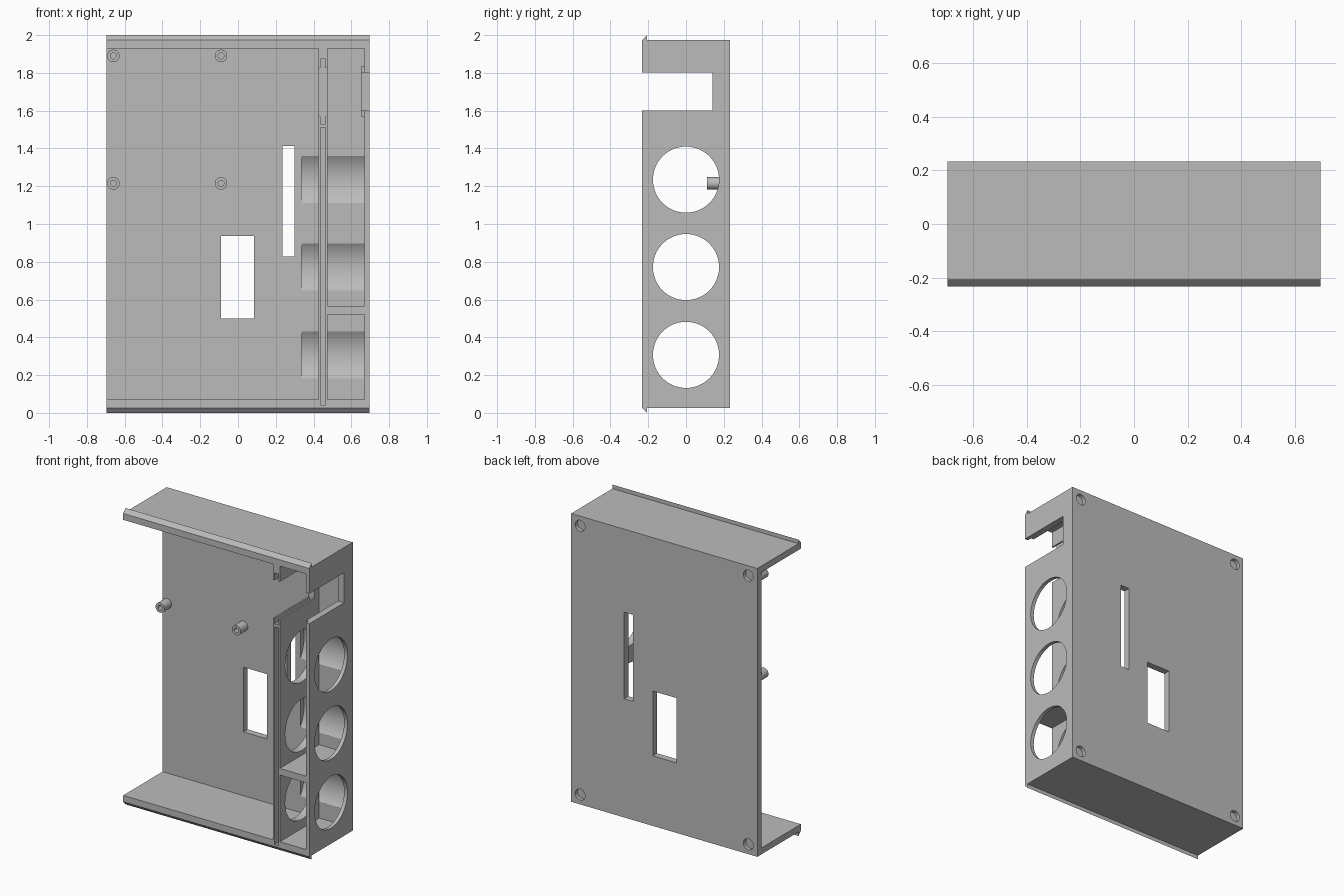
import bpy, bmesh, math
from mathutils import Matrix, Vector

if "Cube" in bpy.data.objects:
    bpy.data.objects.remove(bpy.data.objects["Cube"], do_unlink=True)

grey = bpy.data.materials.new("plain grey")
grey.use_nodes = True
colour = (0.5, 0.5, 0.5, 1)
grey.diffuse_color = colour
grey.node_tree.nodes["Principled BSDF"].inputs["Base Color"].default_value = colour


def finish(name, bm):
    bmesh.ops.recalc_face_normals(bm, faces=bm.faces)
    mesh = bpy.data.meshes.new(name)
    bm.to_mesh(mesh)
    bm.free()
    mesh.materials.append(grey)
    obj = bpy.data.objects.new(name, mesh)
    bpy.context.collection.objects.link(obj)
    return obj


def box(name, x, y, z):
    """Box from three (low, high) ranges."""
    bm = bmesh.new()
    bmesh.ops.create_cube(bm, size=1)
    for v in bm.verts:
        v.co = Vector([(r[0] + r[1]) / 2 + c * (r[1] - r[0])
                       for r, c in zip((x, y, z), v.co)])
    return finish(name, bm)


def rod(name, axis, centre, radius, span, sides=64):
    """Cylinder along x or y; centre holds the other two coordinates."""
    bm = bmesh.new()
    bmesh.ops.create_cone(bm, cap_ends=True, segments=sides, radius1=radius,
                          radius2=radius, depth=span[1] - span[0])
    mid = sum(span) / 2
    if axis == "X":
        turn, place = Matrix.Rotation(math.pi / 2, 4, "Y"), (mid, *centre)
    else:
        turn, place = Matrix.Rotation(math.pi / 2, 4, "X"), (centre[0], mid, centre[1])
    bmesh.ops.transform(bm, matrix=Matrix.Translation(place) @ turn, verts=bm.verts)
    return finish(name, bm)


def cut(target, cutters):
    """Subtract the cutters, then throw them away."""
    bpy.context.view_layer.objects.active = target
    for c in cutters:
        c.hide_render = True
        mod = target.modifiers.new("cut", "BOOLEAN")
        mod.operation, mod.solver, mod.object = "DIFFERENCE", "EXACT", c
        bpy.ops.object.modifier_apply(modifier=mod.name)
        bpy.data.objects.remove(c, do_unlink=True)


def smooth(obj):
    bpy.ops.object.select_all(action="DESELECT")
    obj.select_set(True)
    bpy.context.view_layer.objects.active = obj
    bpy.ops.object.shade_smooth_by_angle(angle=math.radians(30))


W, D = 0.695, 0.232          # half width and half depth
INNER = 0.187                # inner face of the back panel
LOW, FLOOR = 0.027, 0.07     # underside and top of the floor
WALL = 0.67                  # inner face of the side wall
PORTS = (0.307, 0.772, 1.235)
DIVIDER = (0.425, 0.475)
SLOT = (0.436, 0.464)


# Floor and roof with a wedge-shaped snap lip along the front edge
def end_panel(name, flip):
    outline = [(INNER, LOW), (-0.207, LOW), (-0.207, 0), (-D, LOW),
               (-D, FLOOR), (INNER, FLOOR)]
    bm = bmesh.new()
    face = bm.faces.new([bm.verts.new((-W, y, 2 - z if flip else z)) for y, z in outline])
    side = bmesh.ops.extrude_face_region(bm, geom=[face])["geom"]
    bmesh.ops.translate(bm, vec=(2 * W, 0, 0),
                        verts=[g for g in side if isinstance(g, bmesh.types.BMVert)])
    return finish(name, bm)


def groove():
    return box("groove_cutter", SLOT, (-0.3, -0.19), (0.042, 1.51))


floor = end_panel("floor", False)
cut(floor, [groove()])
end_panel("roof", True)

# Back panel with openings, round troughs and corner screw recesses
back = box("back_panel", (-W, W), (INNER, D), (LOW, 2 - LOW))
cutters = [box("window_cutter", (-0.09, 0.085), (0, 1), (0.5, 0.937)),
           box("slit_cutter", (0.235, 0.3), (0, 1), (0.828, 1.412))]
cutters += [rod("trough_cutter", "X", (0, z), 0.225, (0.335, WALL)) for z in PORTS]
cutters += [rod("recess_cutter", "Y", (x, z), 0.037, (D - 0.025, D + 0.1), 32)
            for x in (-0.628, 0.628) for z in (0.093, 1.907)]
cut(back, cutters)
smooth(back)

# Side wall with three round ports and a notch open to the front
wall = box("side_wall", (WALL, W), (-D, INNER), (FLOOR, 2 - FLOOR))
cut(wall, [rod("port_cutter", "X", (0, z), 0.175, (0.6, 0.8)) for z in PORTS]
    + [box("notch_cutter", (0.6, 0.8), (-0.3, 0.14), (1.6, 1.803))])
smooth(wall)

# Raised rim on the inside of the notch
rim = box("notch_rim", (0.65, WALL), (-0.2, INNER), (1.57, 1.835))
cut(rim, [box("rim_cutter", (0.6, 0.8), (-0.3, 0.14), (1.6, 1.803))])

# Slotted divider with matching ports and a gap for a socket
divider = box("divider", DIVIDER, (-D, INNER), (FLOOR, 2 - FLOOR))
cut(divider, [rod("port_cutter", "X", (0, z), 0.175, (0.35, 0.55)) for z in PORTS]
    + [groove(),
       box("gap_cutter", (0.35, 0.55), (-0.3, 0.14), (1.57, 1.825)),
       box("tab_cutter", SLOT, (-0.3, 0.14), (1.53, 1.873))])
smooth(divider)

# Shelf between divider and side wall
box("shelf", (DIVIDER[1], WALL), (-D, INNER), (0.52, 0.565))

# Hollow board standoffs
for x in (-0.66, -0.09):
    for z in (1.215, 1.89):
        post = rod("standoff", "Y", (x, z), 0.033, (0.11, INNER), 32)
        cut(post, [rod("bore_cutter", "Y", (x, z), 0.016, (0, INNER - 0.01), 24)])
        smooth(post)
